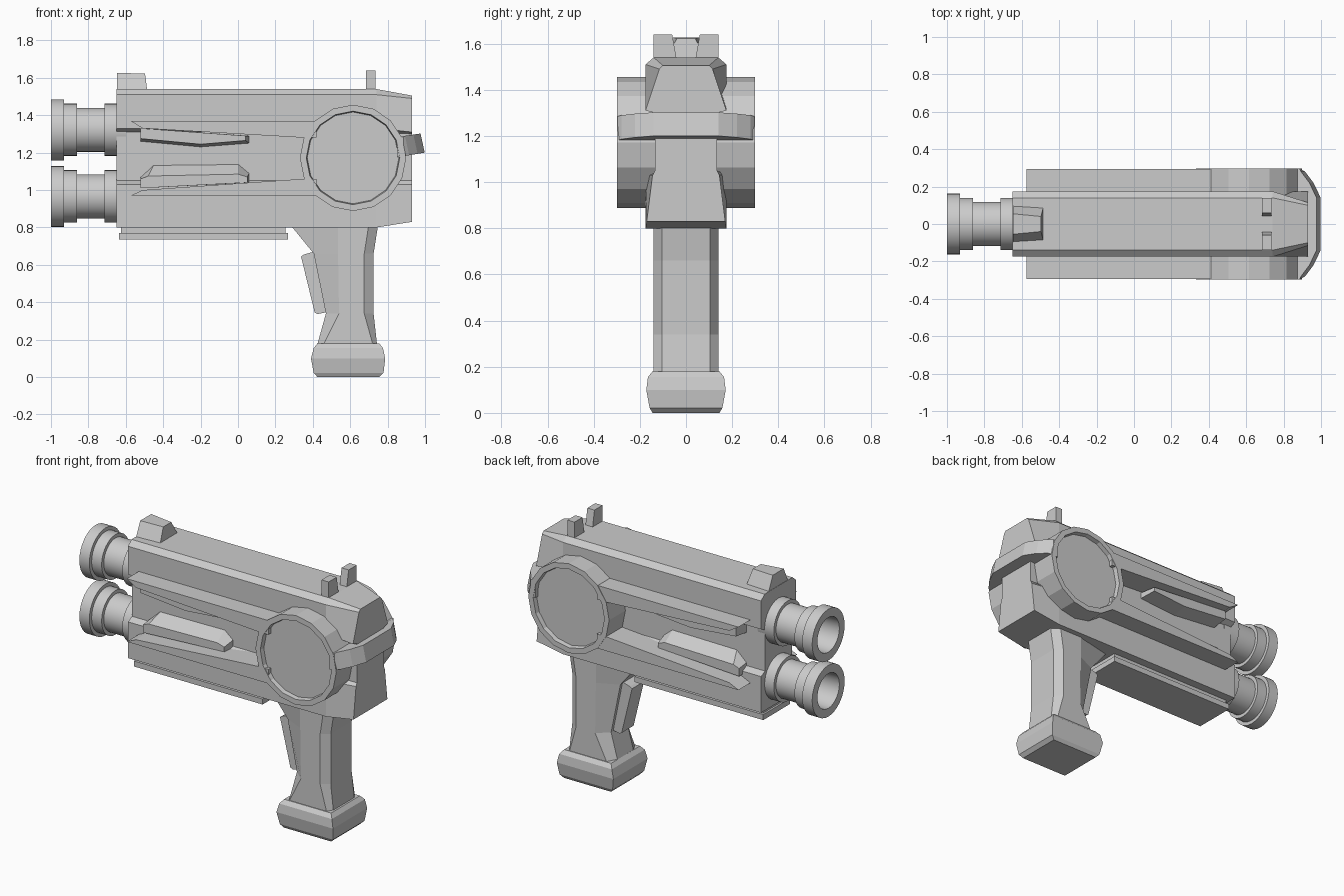
import bpy, bmesh
from math import cos, sin, pi

if "Cube" in bpy.data.objects:
    bpy.data.objects.remove(bpy.data.objects["Cube"])


def loft(name, rings, cap=True):
    """Skin a list of equal-length vertex rings, closing both ends."""
    bm = bmesh.new()
    vs = [[bm.verts.new(p) for p in r] for r in rings]
    n = len(rings[0])
    for a, b in zip(vs, vs[1:]):
        for i in range(n):
            j = (i + 1) % n
            bm.faces.new((a[i], a[j], b[j], b[i]))
    if cap:
        bm.faces.new(vs[0])
        bm.faces.new(vs[-1])
    bmesh.ops.recalc_face_normals(bm, faces=bm.faces)
    me = bpy.data.meshes.new(name)
    bm.to_mesh(me)
    bm.free()
    ob = bpy.data.objects.new(name, me)
    bpy.context.collection.objects.link(ob)
    return ob


def side_prism(name, prof, y0, y1, outer=None):
    """Extrude an (x, z) profile along y, optionally to a different outer profile."""
    return loft(name, [[(x, y0, z) for x, z in prof],
                       [(x, y1, z) for x, z in (outer or prof)]])


def mirror_y(ob):
    m = ob.modifiers.new("mirror", 'MIRROR')
    m.use_axis = (False, True, False)
    m.use_bisect_axis = (False, False, False)
    return ob


def x_section(x, half):
    """Symmetric cross-section at x from a right half listed bottom to top."""
    return [(x, y, z) for y, z in half] + [(x, -y, z) for y, z in reversed(half)]


def box_ring(z, x0, x1, w):
    return [(x0, -w, z), (x1, -w, z), (x1, w, z), (x0, w, z)]


# Main body, grooved along the sides and tapered at the rear
side = [(.175, .80), (.175, 1.03), (.135, 1.05), (.135, 1.31), (.175, 1.33), (.175, 1.51), (.14, 1.54)]
rear = [(.17, .83), (.145, 1.03), (.135, 1.05), (.135, 1.30), (.175, 1.31), (.115, 1.49), (.10, 1.505)]
loft("body", [x_section(-.65, side), x_section(.74, side), x_section(.93, rear)])

# Side rails above and below the groove, running into the disc
mirror_y(side_prism("upper_rail", [(-.575, 1.37), (.42, 1.37), (.42, 1.28), (.35, 1.28), (-.51, 1.33)], .13, .295))
mirror_y(side_prism("lower_rail", [(-.575, .97), (.42, .97), (.42, 1.06), (.35, 1.06), (-.51, 1.0)], .13, .295))

# Fins between the rails
mirror_y(side_prism("upper_fin",
                    [(-.52, 1.33), (-.52, 1.26), (-.2, 1.23), (.06, 1.25), (.06, 1.29)], .13, .24,
                    [(-.52, 1.33), (-.52, 1.275), (-.2, 1.245), (.04, 1.265), (.04, 1.29)]))
mirror_y(side_prism("lower_fin",
                    [(-.52, 1.01), (-.52, 1.07), (-.45, 1.135), (.0, 1.14), (.06, 1.09), (.06, 1.04)], .13, .21,
                    [(-.52, 1.01), (-.52, 1.06), (-.48, 1.075), (.0, 1.085), (.05, 1.07), (.05, 1.04)]))


# Sixteen-sided disc with a recessed face on each side
def disc_ring(r, y):
    return [(.615 + r * cos(2 * pi * i / 16), y, 1.172 + r * sin(2 * pi * i / 16)) for i in range(16)]


mirror_y(loft("side_disc", [disc_ring(.284, .12), disc_ring(.284, .298), disc_ring(.25, .298), disc_ring(.245, .27)]))

# Strap wrapped round the back between the discs
half = [(.85, .296), (.885, .296), (.915, .28), (.96, .22), (.998, .14)]
outline = half + [(x, -y) for x, y in reversed(half)]
loft("rear_strap", [
    [(x, y, 1.175 + .17 * (x - .85)) for x, y in outline],
    [(x - .022 * (x > .9), y, 1.28 + .15 * (x - .85)) for x, y in outline]])

# Twin barrels with stepped collars and hollow muzzles
barrel = [(-.60, .14), (-.715, .14), (-.715, .118), (-.86, .118), (-.86, .14), (-.93, .14),
          (-.93, .163), (-1.0, .163), (-1.0, .11), (-.86, .105)]
for name, zc in (("upper_barrel", 1.322), ("lower_barrel", .966)):
    ob = loft(name, [[(x, r * cos(2 * pi * i / 32), zc + r * sin(2 * pi * i / 32)) for i in range(32)]
                     for x, r in barrel])
    bpy.context.view_layer.objects.active = ob
    ob.select_set(True)
    bpy.ops.object.shade_smooth_by_angle(angle=pi / 6)
    ob.select_set(False)

# Front and rear sights
loft("front_sight", [
    [(-.648, -.10, 1.53), (-.485, -.09, 1.53), (-.485, .09, 1.53), (-.648, .10, 1.53)],
    [(-.648, -.055, 1.627), (-.497, -.04, 1.622), (-.497, .04, 1.622), (-.648, .055, 1.627)]])
notch = [(.14, 1.53), (.14, 1.64), (.06, 1.64), (.04, 1.53)]
mirror_y(loft("rear_sight", [[(x, y, z) for y, z in notch] for x in (.685, .735)]))

# Two-layer plate under the body
loft("under_plate_top", [box_ring(.76, -.625, .255, .12), box_ring(.81, -.625, .255, .12)])
loft("under_plate_bottom", [box_ring(.735, -.637, .267, .135), box_ring(.77, -.637, .267, .135)])


# Grip with chamfered corners
def grip_ring(z, x0, x1, cf, cb, w=.14):
    f = w - .06
    b = w - .035
    right = [(x0, f), (x0 + cf, w), (x1 - cb, w), (x1, b)]
    return [(x, y, z) for x, y in right] + [(x, -y, z) for x, y in reversed(right)]


loft("grip", [grip_ring(.16, .42, .745, .03, .02), grip_ring(.34, .47, .725, .07, .05),
              grip_ring(.66, .405, .725, .13, .05), grip_ring(.82, .275, .75, .26, .05)])

# Flared grip base
loft("grip_base", [box_ring(0, .425, .755, .145), box_ring(.022, .405, .778, .158),
                   box_ring(.10, .39, .787, .172), box_ring(.155, .405, .775, .165),
                   box_ring(.18, .425, .755, .145)])

# Trigger
side_prism("trigger", [(.337, .645), (.352, .655), (.42, .675), (.49, .35), (.425, .337), (.41, .345)], -.06, .06)
